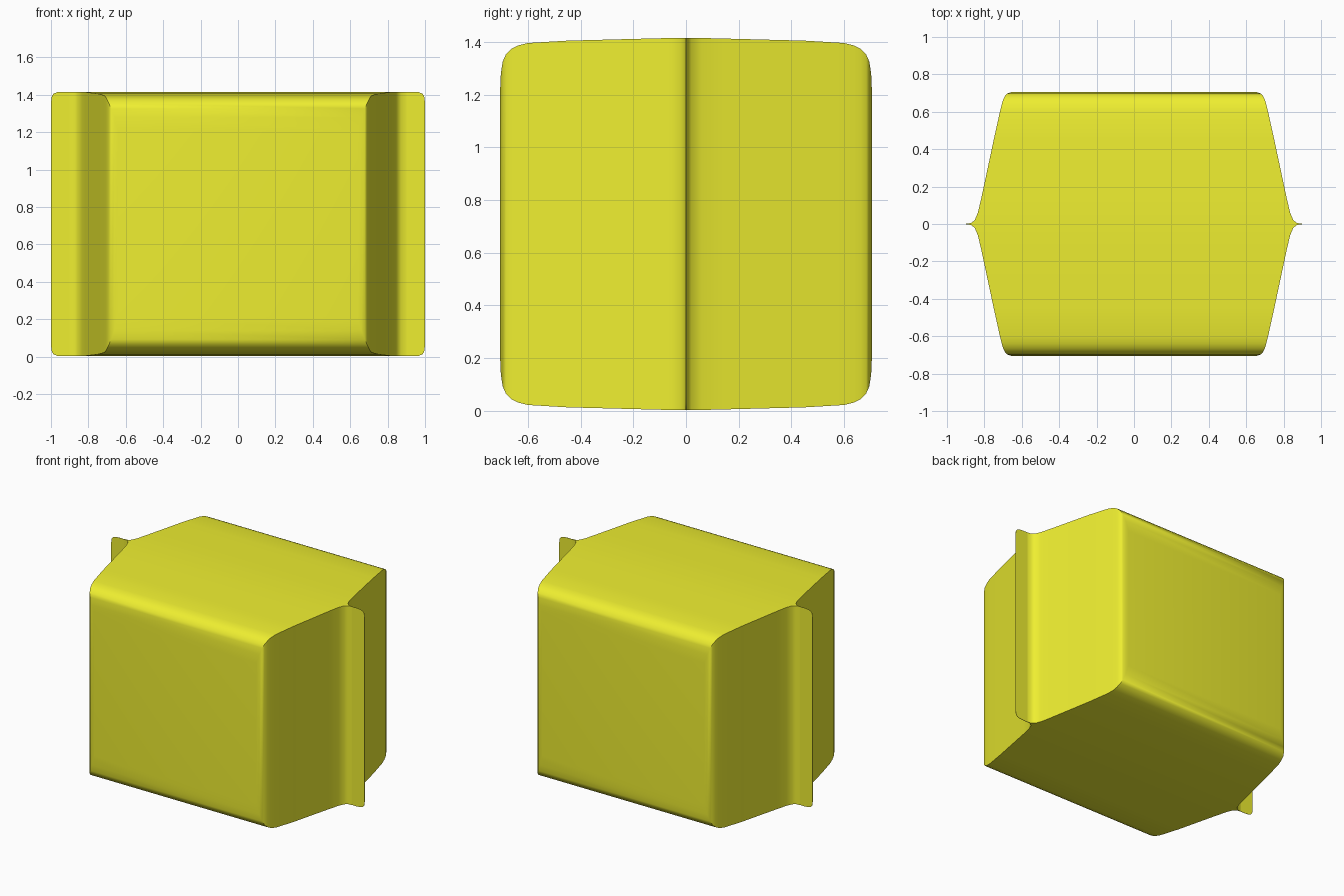
import bpy, bmesh, math

if "Cube" in bpy.data.objects:
    bpy.data.objects.remove(bpy.data.objects["Cube"])

CZ = 0.711  # mid height

yellow = bpy.data.materials.new("yellow")
yellow.diffuse_color = (0.86, 0.86, 0.03, 1)
yellow.use_nodes = True
yellow.node_tree.nodes["Principled BSDF"].inputs["Base Color"].default_value = yellow.diffuse_color


def finish(name, bm):
    bmesh.ops.recalc_face_normals(bm, faces=bm.faces)
    me = bpy.data.meshes.new(name)
    bm.to_mesh(me)
    bm.free()
    ob = bpy.data.objects.new(name, me)
    bpy.context.collection.objects.link(ob)
    me.materials.append(yellow)
    bpy.ops.object.select_all(action='DESELECT')
    ob.select_set(True)
    bpy.context.view_layer.objects.active = ob
    bpy.ops.object.shade_smooth_by_angle(angle=math.radians(35))
    return ob


# Pillow body: rectangles lofted along y, given as (y, half width, half height)
half = [(0.707, 0.64, 0.50), (0.704, 0.66, 0.57), (0.697, 0.678, 0.617),
        (0.685, 0.69, 0.644), (0.665, 0.70, 0.665), (0.64, 0.707, 0.678),
        (0.60, 0.717, 0.688), (0.45, 0.75, 0.697), (0.14, 0.816, 0.705),
        (0.06, 0.835, 0.707), (0.02, 0.852, 0.707), (0.005, 0.872, 0.707),
        (0.001, 0.90, 0.707)]
stations = [(-y, w, h) for y, w, h in half] + half[::-1]
bm = bmesh.new()
rings = [[bm.verts.new((sx * w, y, CZ + sz * h))
          for sx, sz in ((-1, -1), (1, -1), (1, 1), (-1, 1))]
         for y, w, h in stations]
for a, b in zip(rings, rings[1:]):
    for i in range(4):
        j = (i + 1) % 4
        bm.faces.new((a[i], a[j], b[j], b[i]))
bm.faces.new(rings[0])
bm.faces.new(rings[-1])
finish("pillow_body", bm)

# Thin seam flaps with rounded outer corners, one on each side
corner = [(0.85, 0.707), (0.93, 0.707), (0.965, 0.705), (0.985, 0.698),
          (0.995, 0.685), (1.0, 0.65)]
outline = corner + [(x, -z) for x, z in reversed(corner)]
for side, label in ((-1, "left"), (1, "right")):
    bm = bmesh.new()
    face = bm.faces.new([bm.verts.new((side * x, -0.001, CZ + z)) for x, z in outline])
    ext = bmesh.ops.extrude_face_region(bm, geom=[face])
    moved = [v for v in ext["geom"] if isinstance(v, bmesh.types.BMVert)]
    bmesh.ops.translate(bm, verts=moved, vec=(0, 0.002, 0))
    finish(label + "_seam_flap", bm)

# Rest the model on the floor
for ob in bpy.context.scene.objects:
    ob.location.z -= CZ - 0.709
